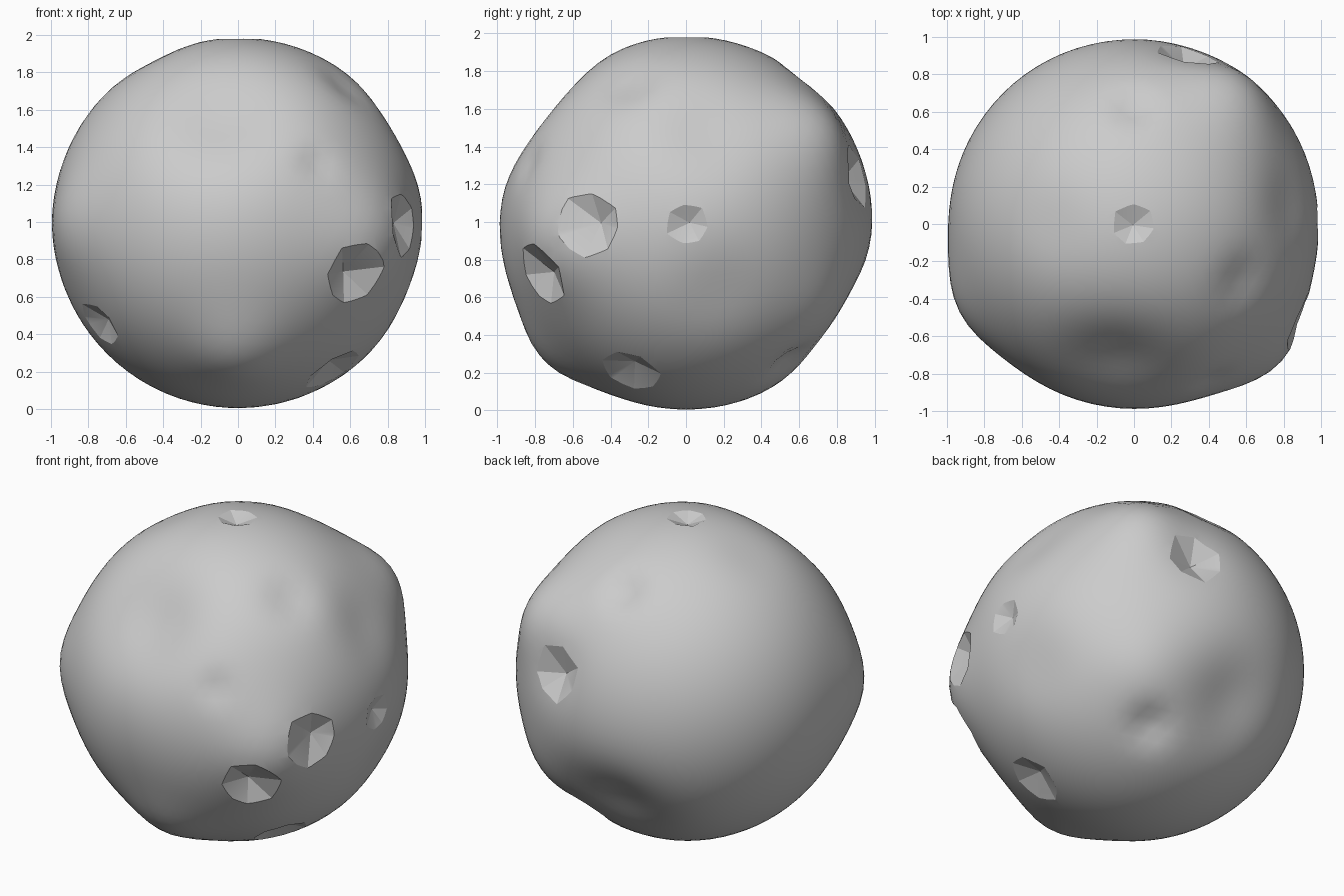
import bpy, bmesh, math, random
from mathutils import Vector

random.seed(4)
old = bpy.data.objects.get("Cube")
if old:
    bpy.data.objects.remove(old, do_unlink=True)

CENTRE = Vector((0, 0, .995))
RADIUS = 0.99

# Broad swells and hollows: direction, height, angular spread
SWELLS = [
    ((.56, .73, .50), .09, .27),
    ((.72, -.68, -.08), .09, .30),
    ((-.90, -.45, 0), .055, .28),
    ((0, -.72, -.70), .06, .25),
    ((.52, .70, -.48), .03, .25),
    ((-.1, -.78, .62), -.10, .34),
    ((-.08, .82, -.54), -.085, .31),
    ((.85, .10, .50), -.045, .26),
    ((.92, .18, -.37), -.03, .25),
    ((-.45, .0, .88), -.015, .20),
    ((.30, .88, .28), -.025, .18),
    # small soft pits
    ((0, .64, .77), -.045, .11),
    ((.35, .56, -.75), -.055, .12),
    ((.43, -.84, .32), -.025, .09),
    ((.58, -.30, .74), -.035, .14),
]

# Sharp craters: direction, rim radius, depth
CRATERS = [
    ((0, 0, 1), .112, .05),
    ((1, .01, -.01), .112, .05),
    ((.87, -.47, 0), .19, .085),
    ((.60, -.76, -.29), .205, .10),
    ((.52, -.30, -.80), .18, .07),
    ((-.75, -.37, -.55), .14, .06),
    ((.29, .89, .25), .17, .075),
]


def surface_radius(d):
    r = RADIUS
    for axis, height, spread in SWELLS:
        angle = d.angle(Vector(axis))
        r += height * math.exp(-(angle / spread) ** 2)
    return r


def link(name, bm):
    mesh = bpy.data.meshes.new(name)
    bm.to_mesh(mesh)
    bm.free()
    obj = bpy.data.objects.new(name, mesh)
    bpy.context.collection.objects.link(obj)
    return obj


# Lumpy rock body
bm = bmesh.new()
bmesh.ops.create_icosphere(bm, subdivisions=5, radius=1)
for v in bm.verts:
    d = v.co.normalized()
    v.co = CENTRE + d * surface_radius(d)
rock = link("rock_body", bm)

# Faceted crater cutters: seven-sided fans with an uneven rim
cutters = []
for axis, rim, depth in CRATERS:
    d = Vector(axis).normalized()
    r = surface_radius(d)
    side = d.orthogonal().normalized()
    up = d.cross(side)
    bm = bmesh.new()
    apex = bm.verts.new(CENTRE + d * (r - depth) + side * rim * random.uniform(-.15, .15))
    ring = []
    for i in range(7):
        a = math.tau * (i + random.uniform(-.15, .15)) / 7
        q = rim * random.uniform(.95, 1.12)
        out = side * math.cos(a) + up * math.sin(a)
        rim_dir = (d * r + out * q).normalized()
        rim_point = CENTRE + rim_dir * surface_radius(rim_dir)
        # extend the wall beyond the surface so the cut is clean
        reach = (rim_point - apex.co) * 1.5
        lift = max(0, depth * 1.3 - reach.dot(d))
        ring.append(bm.verts.new(apex.co + reach + d * lift))
    for i in range(7):
        bm.faces.new((apex, ring[i], ring[(i + 1) % 7]))
    lid = bm.verts.new(CENTRE + d * (r + .2))
    for i in range(7):
        bm.faces.new((lid, ring[(i + 1) % 7], ring[i]))
    bmesh.ops.recalc_face_normals(bm, faces=bm.faces)
    cutter = link("crater_cutter", bm)
    cutter.hide_render = True
    cutters.append(cutter)
    mod = rock.modifiers.new("crater", 'BOOLEAN')
    mod.operation = 'DIFFERENCE'
    mod.solver = 'EXACT'
    mod.object = cutter

# Bake the cuts and drop the cutters
bpy.context.view_layer.update()
graph = bpy.context.evaluated_depsgraph_get()
baked = bpy.data.meshes.new_from_object(rock.evaluated_get(graph))
rock.modifiers.clear()
rock.data = baked
for cutter in cutters:
    bpy.data.objects.remove(cutter, do_unlink=True)

# Single stone colour
stone = bpy.data.materials.new("stone_grey")
stone.use_nodes = True
grey = (.6, .6, .6, 1)
stone.diffuse_color = grey
stone.node_tree.nodes["Principled BSDF"].inputs["Base Color"].default_value = grey
rock.data.materials.clear()
rock.data.materials.append(stone)

# Smooth body, crisp crater facets
bpy.ops.object.select_all(action='DESELECT')
rock.select_set(True)
bpy.context.view_layer.objects.active = rock
bpy.ops.object.shade_smooth_by_angle(angle=math.radians(17))
